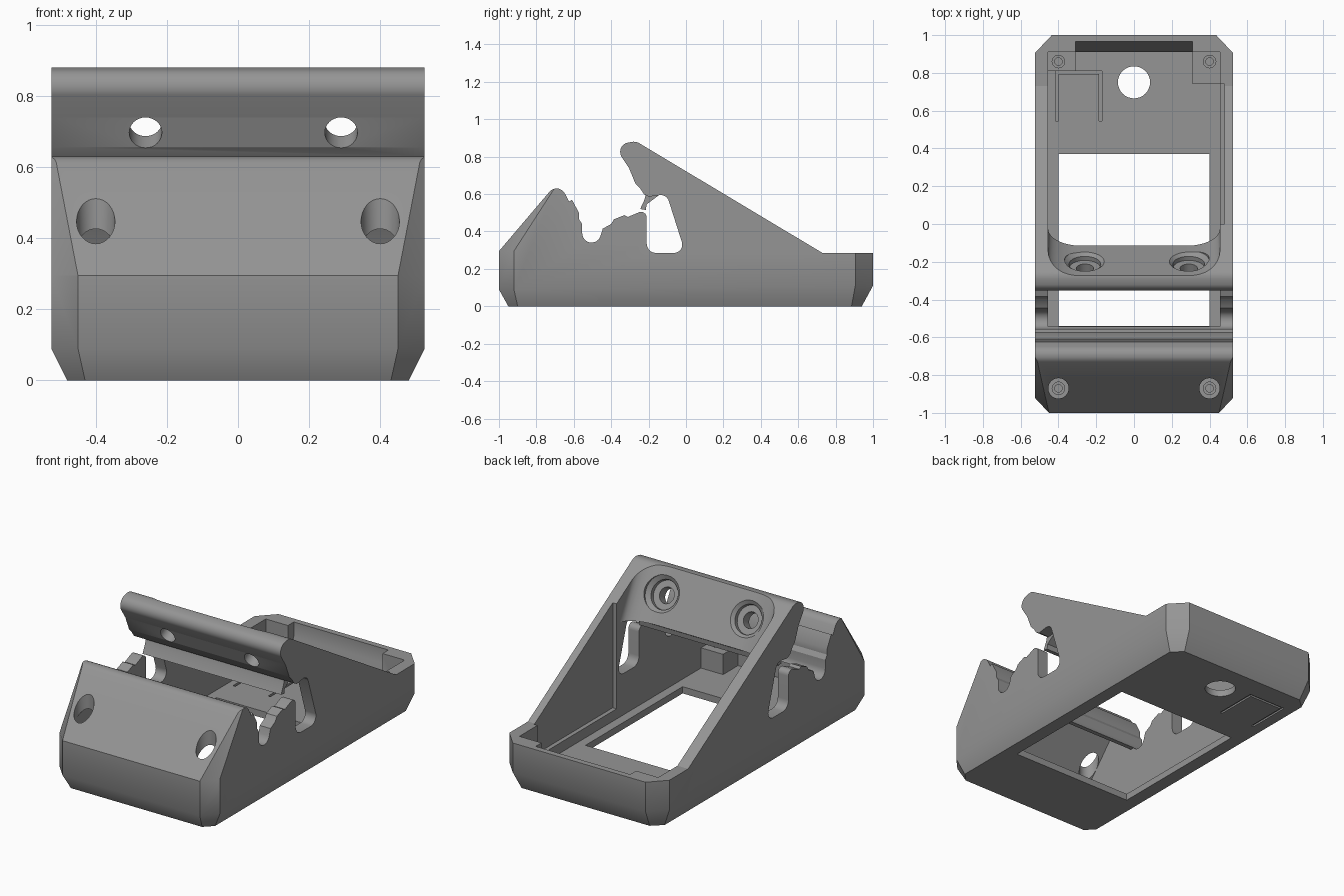
import bpy, bmesh, math
from mathutils import Vector

if "Cube" in bpy.data.objects:
    bpy.data.objects.remove(bpy.data.objects["Cube"])

grey = bpy.data.materials.new("grey plastic")
grey.diffuse_color = (0.3, 0.3, 0.3, 1)
grey.use_nodes = True
grey.node_tree.nodes["Principled BSDF"].inputs["Base Color"].default_value = grey.diffuse_color


def finish(bm, name):
    bmesh.ops.recalc_face_normals(bm, faces=bm.faces)
    me = bpy.data.meshes.new(name)
    bm.to_mesh(me)
    bm.free()
    me.materials.append(grey)
    ob = bpy.data.objects.new(name, me)
    bpy.context.collection.objects.link(ob)
    return ob


def loft(name, loops):
    """Skin a stack of matching point loops and cap both ends."""
    bm = bmesh.new()
    rows = [[bm.verts.new(p) for p in loop] for loop in loops]
    bm.faces.new(rows[0])
    bm.faces.new(rows[-1][::-1])
    n = len(rows[0])
    for a, b in zip(rows, rows[1:]):
        for i in range(n):
            bm.faces.new((a[i], b[i], b[(i + 1) % n], a[(i + 1) % n]))
    return finish(bm, name)


def prism(name, profile, x0, x1):
    """Extrude a (y, z) outline along x."""
    return loft(name, [[(x, y, z) for y, z in profile] for x in (x0, x1)])


def box(name, x0, x1, y0, y1, z0, z1):
    return prism(name, [(y0, z0), (y1, z0), (y1, z1), (y0, z1)], x0, x1)


def lathe(name, origin, axis, steps, n=32):
    """Round solid: steps are (distance along axis, radius)."""
    rot = Vector(axis).to_track_quat('Z', 'Y').to_matrix()
    return loft(name, [[Vector(origin) + rot @ Vector((r * math.cos(math.tau * i / n),
                                                      r * math.sin(math.tau * i / n), d))
                        for i in range(n)] for d, r in steps])


def boolean(target, tool, op='DIFFERENCE'):
    m = target.modifiers.new("bool", 'BOOLEAN')
    m.operation, m.object, m.solver = op, tool, 'EXACT'
    bpy.context.view_layer.objects.active = target
    bpy.ops.object.modifier_apply(modifier=m.name)
    bpy.data.objects.remove(tool)


def arc(cy, cz, r, a0, a1, n=7):
    return [(cy + r * math.cos(math.radians(a0 + (a1 - a0) * i / n)),
             cz + r * math.sin(math.radians(a0 + (a1 - a0) * i / n))) for i in range(n + 1)]


# Side outline: front hump, jagged valley, slot, overhanging lip, ramp
outline = [(-1.05, -0.05), (-1.05, 0.235), (-1, 0.295)]
outline += arc(-0.692, 0.58, 0.05, 140, 30)
outline += [(-0.625, 0.56), (-0.61, 0.57), (-0.572, 0.50), (-0.572, 0.465), (-0.555, 0.44)]
outline += arc(-0.505, 0.39, 0.05, 180, 345)
outline += [(-0.445, 0.415), (-0.40, 0.44), (-0.385, 0.465), (-0.33, 0.487), (-0.31, 0.478)]
outline += arc(-0.24, 0.475, 0.03, 110, 0, 5)
outline += arc(-0.16, 0.335, 0.05, 180, 270, 5)
outline += arc(-0.065, 0.33, 0.045, 270, 375, 6)
outline += arc(-0.135, 0.55, 0.045, 20, 90, 5)
outline += [(-0.20, 0.586), (-0.225, 0.60), (-0.245, 0.63), (-0.27, 0.655), (-0.305, 0.74)]
outline += arc(-0.30, 0.825, 0.052, 205, 115, 6)
outline += arc(-0.28, 0.82, 0.06, 100, 60, 4)
outline += [(0.73, 0.285), (1.05, 0.285), (1.05, -0.05)]
body = prism("stand_body", outline, -0.6, 0.6)


# Footprint with clipped corners and a sloped lower edge
def footprint_loop(zf, zb, w, f, b, cut_x, cut_f, cut_b):
    pts = [(w - cut_x, -f, zf), (w, -f + cut_f, zf), (w, b - cut_b, zb), (w - cut_x * 1.2, b, zb)]
    return pts + [(-x, y, z) for x, y, z in reversed(pts)]


foot = loft("footprint", [footprint_loop(0, 0, 0.48, 0.95, 0.94, 0.05, 0.05, 0.055),
                          footprint_loop(0.09, 0.11, 0.525, 1, 1, 0.075, 0.08, 0.095),
                          footprint_loop(1.1, 1.1, 0.525, 1, 1, 0.075, 0.08, 0.095)])
# Tapered facets on both sides of the front hump
bm = bmesh.new()
bm.from_mesh(foot.data)
for s in (1, -1):
    bmesh.ops.bisect_plane(bm, geom=bm.verts[:] + bm.edges[:] + bm.faces[:],
                           plane_co=(s * 0.45, -1, 0.295),
                           plane_no=(s * 0.0248, -0.02325, 0.015), clear_outer=True)
    bmesh.ops.holes_fill(bm, edges=[e for e in bm.edges if e.is_boundary])
bm.to_mesh(foot.data)
bm.free()
boolean(body, foot, 'INTERSECT')

# Inner cavity, open between the ramp walls
FLOOR = 0.04
cavity = prism("cavity", [(-0.93, FLOOR), (0.91, FLOOR), (0.91, 1.0), (-0.342, 1.0),
                          (-0.115, 0.6), (-0.2, 0.578), (-0.26, 0.53), (-0.535, 0.53),
                          (-0.535, 0.36), (-0.57, 0.36), (-0.65, 0.52), (-0.70, 0.56),
                          (-0.93, 0.295)], -0.455, 0.455)
# Rounded corners between upper plate and walls are left standing
for s in (1, -1):
    loops = []
    for z in (0.6, 1.1):
        y = -0.115 - (z - 0.6) * 0.5675
        curve = [(s * (0.28 + 0.175 * math.sin(a)), y + 0.09 * (1 - math.cos(a)), z)
                 for a in [math.pi / 2 * i / 8 for i in range(9)]]
        loops.append(curve + [(s * 0.5, y + 0.09, z), (s * 0.5, y - 0.03, z), (s * 0.28, y - 0.03, z)])
    boolean(cavity, loft("corner_fillet", loops))
boolean(body, cavity)

# Thinner stretch of the right wall, recess in the back wall, floor window, cable hole
boolean(body, box("wall_relief", 0.44, 0.48, 0.0, 0.74, 0.1, 1))
boolean(body, prism("recess", [(0.85, 0.09), (0.91, 0.09), (0.965, 0.2), (0.965, 0.4), (0.85, 0.4)],
                    -0.31, 0.31))
boolean(body, box("window", -0.4, 0.4, -0.54, 0.37, -0.1, 0.2))
boolean(body, lathe("cable_hole", (0, 0.75, 0), (0, 0, 1), [(-0.1, 0.085), (0.2, 0.085)]))

# U-shaped groove on both faces of the floor
for x0, x1, y0, y1 in ((-0.415, -0.4, 0.545, 0.81), (-0.185, -0.17, 0.545, 0.81),
                       (-0.41, -0.175, 0.795, 0.81)):
    boolean(body, box("groove", x0, x1, y0, y1, 0.025, 0.2))
    boolean(body, box("groove", x0, x1, y0, y1, -0.1, 0.01))

# Angled countersunk holes in the upper plate, vertical bores in the front
for x in (-0.26, 0.29):
    boolean(body, lathe("plate_hole", (x, -0.2, 0.747), (0, 0.867, 0.498),
                        [(-0.3, 0.046), (-0.04, 0.046), (-0.039, 0.083), (-0.015, 0.084),
                         (0.006, 0.108), (0.1, 0.108)]))
for s in (1, -1):
    boolean(body, lathe("front_bore", (s * 0.4, -0.87, 0), (0, 0, 1), [(0.17, 0.054), (1, 0.054)]))

# Corner posts with blind screw holes
parts = [body]
for name, x0, x1, y0, y1, top, hy in (("back_right_post", 0.31, 0.46, 0.74, 0.92, 0.12, 0.86),
                                      ("back_left_post", -0.46, -0.31, 0.81, 0.92, 0.12, 0.86),
                                      ("front_right_post", 0.31, 0.46, -0.935, -0.79, 0.16, -0.87),
                                      ("front_left_post", -0.46, -0.31, -0.935, -0.79, 0.16, -0.87)):
    post = box(name, x0, x1, y0, y1, 0.03, top)
    boolean(post, lathe("screw_hole", (math.copysign(0.4, x0), hy, top), (0, 0, 1),
                        [(-0.06, 0.02), (-0.015, 0.02), (-0.0145, 0.033), (0.1, 0.033)]))
    parts.append(post)

# Hooked bar under the upper plate
parts.append(prism("hook_bar", [(-0.245, 0.52), (-0.222, 0.57), (-0.215, 0.598), (-0.13, 0.605),
                                (-0.17, 0.575), (-0.21, 0.545), (-0.215, 0.515)], -0.454, 0.454))

for ob in parts:
    bpy.ops.object.select_all(action='DESELECT')
    ob.select_set(True)
    bpy.context.view_layer.objects.active = ob
    bpy.ops.object.shade_smooth_by_angle(angle=math.radians(30))
